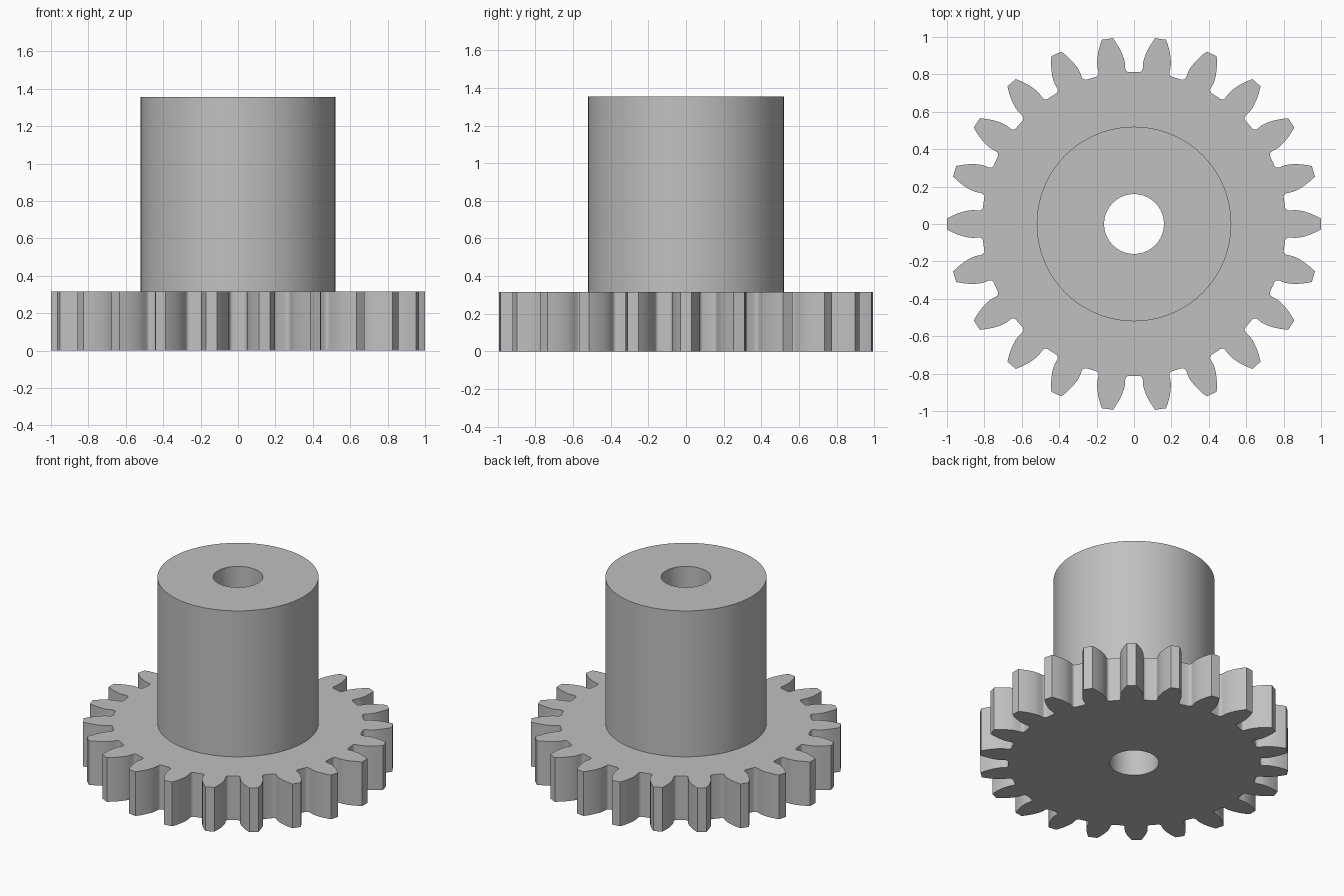
import bpy
import bmesh
from math import acos, cos, pi, radians, sin, sqrt, tan

cube = bpy.data.objects.get("Cube")
if cube:
    bpy.data.objects.remove(cube, do_unlink=True)

# Gear proportions
TEETH = 22
MODULE = 2 / (TEETH + 2)
PITCH_R = MODULE * TEETH / 2
TIP_R = 1.0
ROOT_R = TIP_R - 2.25 * MODULE
PRESSURE = radians(20)
BASE_R = PITCH_R * cos(PRESSURE)
FILLET = 0.02
FACE_Z, TOP_Z = 0.315, 1.355
HUB_R, BORE_R = 0.52, 0.16

steel = bpy.data.materials.new("grey_steel")
steel.use_nodes = True
grey = (0.53, 0.53, 0.53, 1)
steel.diffuse_color = grey
steel.node_tree.nodes["Principled BSDF"].inputs["Base Color"].default_value = grey


def involute(angle):
    return tan(angle) - angle


def half_tooth():
    """Radius and half-angle pairs, from the middle of the gap to the tip."""
    base_angle = pi / (2 * TEETH) + involute(PRESSURE)
    points = [(ROOT_R, pi / TEETH)]
    for i in range(5):  # root fillet
        t = i * pi / 8
        points.append((ROOT_R + FILLET * (1 - cos(t)),
                       base_angle + FILLET / ROOT_R * (1 - sin(t))))
    for i in range(7):  # involute flank
        r = BASE_R + (TIP_R - BASE_R) * i / 6
        points.append((r, base_angle - involute(acos(min(1, BASE_R / r)))))
    return points


def gear_outline():
    half = half_tooth()
    tooth = [(r, -a) for r, a in half] + half[:0:-1]
    return [(r * cos(a + k * 2 * pi / TEETH), r * sin(a + k * 2 * pi / TEETH))
            for k in range(TEETH) for r, a in tooth]


outline = gear_outline()
COUNT = len(outline)


def circle(radius):
    start = -pi / TEETH
    return [(radius * cos(start + i * 2 * pi / COUNT),
             radius * sin(start + i * 2 * pi / COUNT)) for i in range(COUNT)]


def loft(name, sections):
    """Joins successive closed loops, each given as (points, height)."""
    bm = bmesh.new()
    loops = [[bm.verts.new((x, y, z)) for x, y in pts] for pts, z in sections]
    for low, high in zip(loops, loops[1:]):
        for i in range(COUNT):
            j = (i + 1) % COUNT
            bm.faces.new((low[i], low[j], high[j], high[i]))
    mesh = bpy.data.meshes.new(name)
    bm.to_mesh(mesh)
    bm.free()
    mesh.materials.append(steel)
    obj = bpy.data.objects.new(name, mesh)
    bpy.context.collection.objects.link(obj)
    bpy.ops.object.select_all(action='DESELECT')
    obj.select_set(True)
    bpy.context.view_layer.objects.active = obj
    bpy.ops.object.shade_smooth_by_angle(angle=radians(28))
    return obj


hub_ring, bore_ring = circle(HUB_R), circle(BORE_R)

# Toothed wheel: lower bore, underside, teeth, and upper face out from the hub
loft("toothed_wheel", [(bore_ring, FACE_Z), (bore_ring, 0), (outline, 0),
                       (outline, FACE_Z), (hub_ring, FACE_Z)])

# Hub: outer wall, top ring and upper bore
loft("hub", [(hub_ring, FACE_Z), (hub_ring, TOP_Z),
             (bore_ring, TOP_Z), (bore_ring, FACE_Z)])
